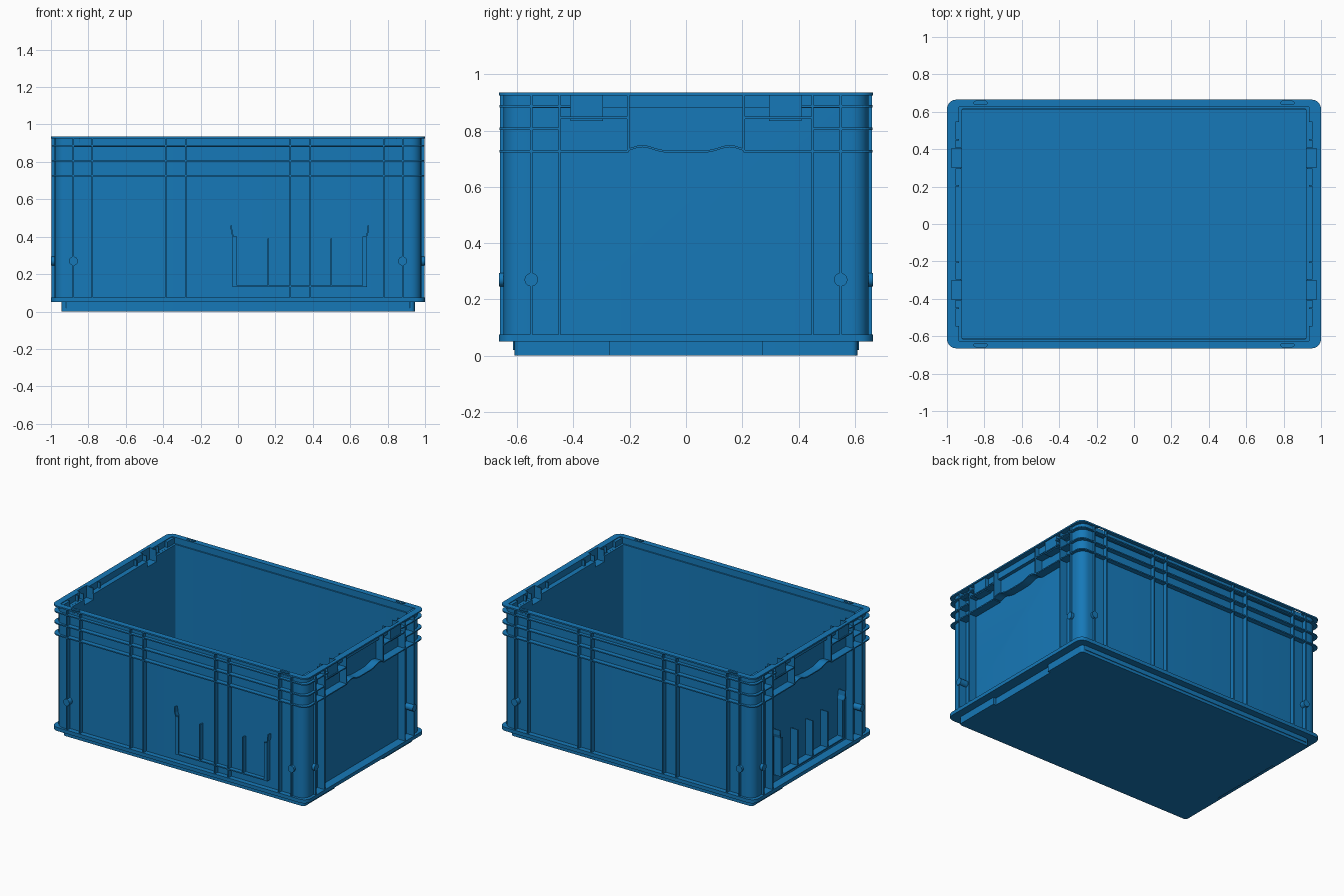
import bpy, bmesh, math

if "Cube" in bpy.data.objects:
    bpy.data.objects.remove(bpy.data.objects["Cube"])

blue = bpy.data.materials.new("blue_plastic")
blue.diffuse_color = (0.008, 0.19, 0.48, 1)
blue.use_nodes = True
blue.node_tree.nodes["Principled BSDF"].inputs["Base Color"].default_value = blue.diffuse_color


def finish(bm, name):
    bmesh.ops.recalc_face_normals(bm, faces=bm.faces)
    me = bpy.data.meshes.new(name)
    bm.to_mesh(me)
    bm.free()
    me.materials.append(blue)
    ob = bpy.data.objects.new(name, me)
    bpy.context.collection.objects.link(ob)
    return ob


def prism(bm, pts, lo, hi, axis):
    """Extrude a 2D outline along an axis: x -> (y,z), y -> (x,z), z -> (x,y)."""
    def at(p, d):
        return {'x': (d, p[0], p[1]), 'y': (p[0], d, p[1]), 'z': (p[0], p[1], d)}[axis]
    a = [bm.verts.new(at(p, lo)) for p in pts]
    b = [bm.verts.new(at(p, hi)) for p in pts]
    bm.faces.new(a)
    bm.faces.new(b[::-1])
    for i in range(len(pts)):
        j = (i + 1) % len(pts)
        bm.faces.new((a[i], b[i], b[j], a[j]))


def box(bm, x0, x1, y0, y1, z0, z1):
    prism(bm, [(x0, y0), (x1, y0), (x1, y1), (x0, y1)], z0, z1, 'z')


def arc(hx, hy, r, n=6):
    """Rounded corner in the +x +y quadrant."""
    return [(hx - r + r * math.cos(t), hy - r + r * math.sin(t))
            for t in (math.pi / 2 * i / n for i in range(n + 1))]


def rounded_rect(hx, hy, r):
    q = arc(hx, hy, r)
    m = q[::-1]
    return (q + [(-x, y) for x, y in m] + [(-x, -y) for x, y in q]
            + [(x, -y) for x, y in m])


# Shell: rings from the inside floor, over the rim and down to the foot
bm = bmesh.new()
loops = [(.92, .615, .006, .02), (.92, .615, .006, .89), (.955, .625, .01, .89),
         (.955, .625, .01, .935), (1, .665, .05, .935), (1, .665, .05, .925),
         (.965, .64, .03, .925), (.965, .64, .03, .88), (.94, .63, .03, .88),
         (.94, .63, .03, .075), (1, .665, .05, .075), (1, .665, .05, .05),
         (.945, .61, .02, .05), (.945, .61, .02, 0)]
rings = [[bm.verts.new((x, y, z)) for x, y in rounded_rect(hx, hy, r)]
         for hx, hy, r, z in loops]
for a, b in zip(rings, rings[1:]):
    for i in range(len(a)):
        j = (i + 1) % len(a)
        bm.faces.new((a[i], a[j], b[j], b[i]))
bm.faces.new(rings[0])
bm.faces.new(rings[-1])
shell = finish(bm, "crate_shell")

# Pocket blocks under the end rims
bm = bmesh.new()
for sx in (-1, 1):
    for sy in (-1, 1):
        box(bm, sx * .925, sx * .99, sy * .295, sy * .41, .835, .93)
pockets = finish(bm, "rim_pockets")

# Cutter: pockets, rim slots and the grip recesses in the foot
bm = bmesh.new()
for sx in (-1, 1):
    for sy in (-1, 1):
        box(bm, sx * .91, sx * .977, sy * .302, sy * .403, .85, 1)
        prism(bm, [(sx * .82 + .035 * c, sy * .6475 + .009 * s) for c, s in
                   ((-1, -.5), (-.8, -1), (.8, -1), (1, -.5), (1, .5), (.8, 1), (-.8, 1), (-1, .5))],
              .905, 1, 'z')
    box(bm, sx * .925, sx * .96, -.27, .27, -.02, .05)
cutter = finish(bm, "cutter")
cutter.hide_render = True
for ob in (shell, pockets):
    mod = ob.modifiers.new("cut", 'BOOLEAN')
    mod.operation = 'DIFFERENCE'
    mod.solver = 'EXACT'
    mod.object = cutter
    bpy.context.view_layer.objects.active = ob
    bpy.ops.object.modifier_apply(modifier="cut")
bpy.data.objects.remove(cutter)

# Horizontal ribs wrapping the long sides and part of each end
bm = bmesh.new()
q = arc(.998, .663, .05)
for z, y0 in ((.887, .41), (.807, .45), (.727, .205)):
    half = ([(.998, y0)] + q + [(-x, y) for x, y in q[::-1]] + [(-.998, y0), (-.935, y0)]
            + [(-.935, .625), (.935, .625), (.935, y0)])
    for sy in (-1, 1):
        prism(bm, [(x, sy * y) for x, y in half], z - .004, z + .004, 'z')
for sx in (-1, 1):
    for sy in (-1, 1):
        box(bm, sx * .935, sx * .996, sy * .205, sy * .45, .842, .85)
finish(bm, "horizontal_ribs")

# Vertical ribs on all four sides
bm = bmesh.new()
for s in (-1, 1):
    for x in (.88, .78, .385, .28):
        for sx in (-1, 1):
            box(bm, sx * x - .004, sx * x + .004, s * .625, s * .661, .07, .93)
    for y, z0 in ((.55, .07), (.45, .07), (.205, .727)):
        for sy in (-1, 1):
            box(bm, s * .935, s * .996, sy * y - .004, sy * y + .004, z0, .93)
finish(bm, "vertical_ribs")

# Rounded corner columns
bm = bmesh.new()
col = ([(.935, .55), (.98, .55)] + arc(.98, .648, .06)
       + [(.88, .648), (.88, .625), (.935, .625)])
for sx in (-1, 1):
    for sy in (-1, 1):
        prism(bm, [(sx * x, sy * y) for x, y in col], .07, .93, 'z')
columns = finish(bm, "corner_columns")

# Wavy lip under each end handle
bm = bmesh.new()
wave = [(-.205 + .41 * i / 32) for i in range(33)]
top = [(y, .729 + .02 * math.exp(-((abs(y) - .155) / .05) ** 2)) for y in wave]
lip = top + [(y, z - .008) for y, z in top[::-1]]
for sx in (-1, 1):
    prism(bm, lip, sx * .935, sx * .998, 'x')
handles = finish(bm, "handle_lips")

# Round pegs near the corners
bm = bmesh.new()
circle = [(.024 * math.cos(t), .27 + .024 * math.sin(t))
          for t in (math.tau * i / 20 for i in range(20))]
for sx in (-1, 1):
    for sy in (-1, 1):
        prism(bm, [(sx * .88 + u, z) for u, z in circle], sy * .625, sy * .665, 'y')
        prism(bm, [(sy * .55 + u, z) for u, z in circle], sx * .935, sx * 1.0, 'x')
pegs = finish(bm, "pegs")


# Card holders: bottom rail, flared side plates with lips, prongs
def card_holder(name, axis, centre, wall, outer, prongs):
    bm = bmesh.new()

    def part(pts, inner=wall):
        prism(bm, [(centre + u, z) for u, z in pts], inner, outer, axis)

    def bar(u0, u1, z0, z1, inner=wall):
        part([(u0, z0), (u1, z0), (u1, z1), (u0, z1)], inner)

    bar(-.36, .36, .13, .138)
    for s in (-1, 1):
        part([(s * u, z) for u, z in ((.36, .13), (.352, .13), (.352, .4), (.36, .425),
                                      (.362, .46), (.37, .46), (.368, .425), (.36, .4))])
        bar(*sorted((s * .335, s * .356)), .138, .4, outer + (.008 if outer < 0 else -.008))
    for u in prongs:
        bar(u - .004, u + .004, .138, .39)
    finish(bm, name)


card_holder("front_card_holder", 'y', .33, -.625, -.66, (-.168, .168))
card_holder("end_card_holder", 'x', 0, -.935, -.995, (-.168, 0, .168))

# Smooth the rounded parts, keep edges sharp
bpy.ops.object.select_all(action='DESELECT')
for ob in (shell, columns, handles, pegs):
    ob.select_set(True)
bpy.context.view_layer.objects.active = shell
bpy.ops.object.shade_smooth_by_angle(angle=math.radians(30))
